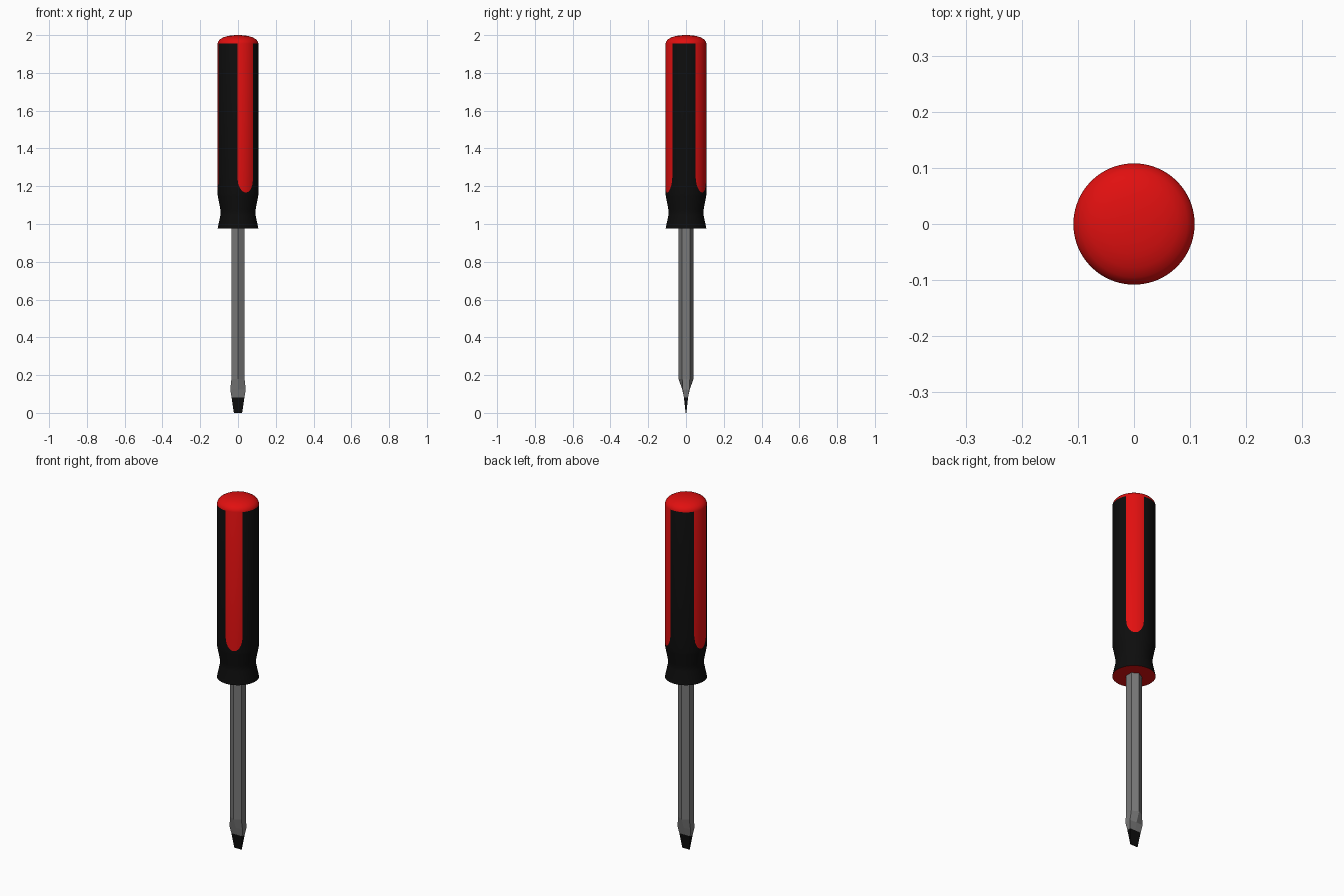
import bpy, bmesh, math

if "Cube" in bpy.data.objects:
    bpy.data.objects.remove(bpy.data.objects["Cube"])


def material(name, rgb):
    m = bpy.data.materials.new(name)
    m.diffuse_color = (*rgb, 1)
    m.use_nodes = True
    m.node_tree.nodes["Principled BSDF"].inputs["Base Color"].default_value = m.diffuse_color
    return m


red = material("red", (0.75, 0.005, 0.005))
black = material("black", (0.004, 0.004, 0.004))
steel = material("steel_grey", (0.19, 0.19, 0.19))


def loft(name, rings, mats, rule, smooth):
    """Skin a stack of rings; rule(row, column) picks the material, caps use rows -1 and -2."""
    bm = bmesh.new()
    rows = [[bm.verts.new(p) for p in ring] for ring in rings]
    n = len(rows[0])
    for r in range(len(rows) - 1):
        for c in range(n):
            d = (c + 1) % n
            f = bm.faces.new((rows[r][c], rows[r][d], rows[r + 1][d], rows[r + 1][c]))
            f.material_index = rule(r, c)
    bm.faces.new(rows[0][::-1]).material_index = rule(-1, 0)
    bm.faces.new(rows[-1]).material_index = rule(-2, 0)
    bmesh.ops.recalc_face_normals(bm, faces=bm.faces[:])
    me = bpy.data.meshes.new(name)
    bm.to_mesh(me)
    bm.free()
    for m in mats:
        me.materials.append(m)
    ob = bpy.data.objects.new(name, me)
    bpy.context.collection.objects.link(ob)
    if smooth:
        bpy.context.view_layer.objects.active = ob
        ob.select_set(True)
        bpy.ops.object.shade_smooth_by_angle(angle=math.radians(30))
        ob.select_set(False)
    return ob


# Handle: lathe with three red grip stripes, 120 degrees apart, rounded at the foot
SIDES, STEP, START, HALF = 144, 2.5, -67.0, 25.0
STRIPE_ROW = 6
profile = [(0.108, 0.975), (0.093, 1.047), (0.092, 1.06), (0.0935, 1.078),
           (0.107, 1.148), (0.108, 1.158), (0.108, 1.25), (0.108, 1.955),
           (0.1045, 1.967), (0.095, 1.978), (0.078, 1.988), (0.055, 1.995),
           (0.028, 1.999), (0.004, 2.0)]


def from_stripe(col):
    """Degrees from the nearest stripe centre."""
    return abs((col * STEP + 60) % 120 - 60)


def handle_ring(row):
    r, z = profile[row]
    ring = []
    for c in range(SIDES):
        a = math.radians(START + c * STEP)
        dip = 0
        if row == STRIPE_ROW:
            dip = 0.083 * math.sqrt(max(0, 1 - (from_stripe(c) / HALF) ** 2))
        ring.append((r * math.cos(a), r * math.sin(a), z - dip))
    return ring


def handle_colour(row, col):
    if row < 0 or row > STRIPE_ROW:
        return 0
    return 0 if row == STRIPE_ROW and from_stripe(col + 0.5) < HALF else 1


loft("handle", [handle_ring(i) for i in range(len(profile))],
     [red, black], handle_colour, True)


# Shaft and blade: hexagon bar flattened into a black-tipped wedge
def hex_ring(half_x, y_side, y_mid, z):
    return [(half_x, -y_side, z), (half_x, y_side, z), (0, y_mid, z),
            (-half_x, y_side, z), (-half_x, -y_side, z), (0, -y_mid, z)]


blade = [hex_ring(0.022, 0.002, 0.002, 0), hex_ring(0.034, 0.011, 0.011, 0.082),
         hex_ring(0.041, 0.018, 0.02, 0.125), hex_ring(0.0346, 0.02, 0.04, 0.18),
         hex_ring(0.0346, 0.02, 0.04, 1.0)]
loft("shaft", blade, [steel, black], lambda r, c: 1 if r in (0, -1) else 0, False)
